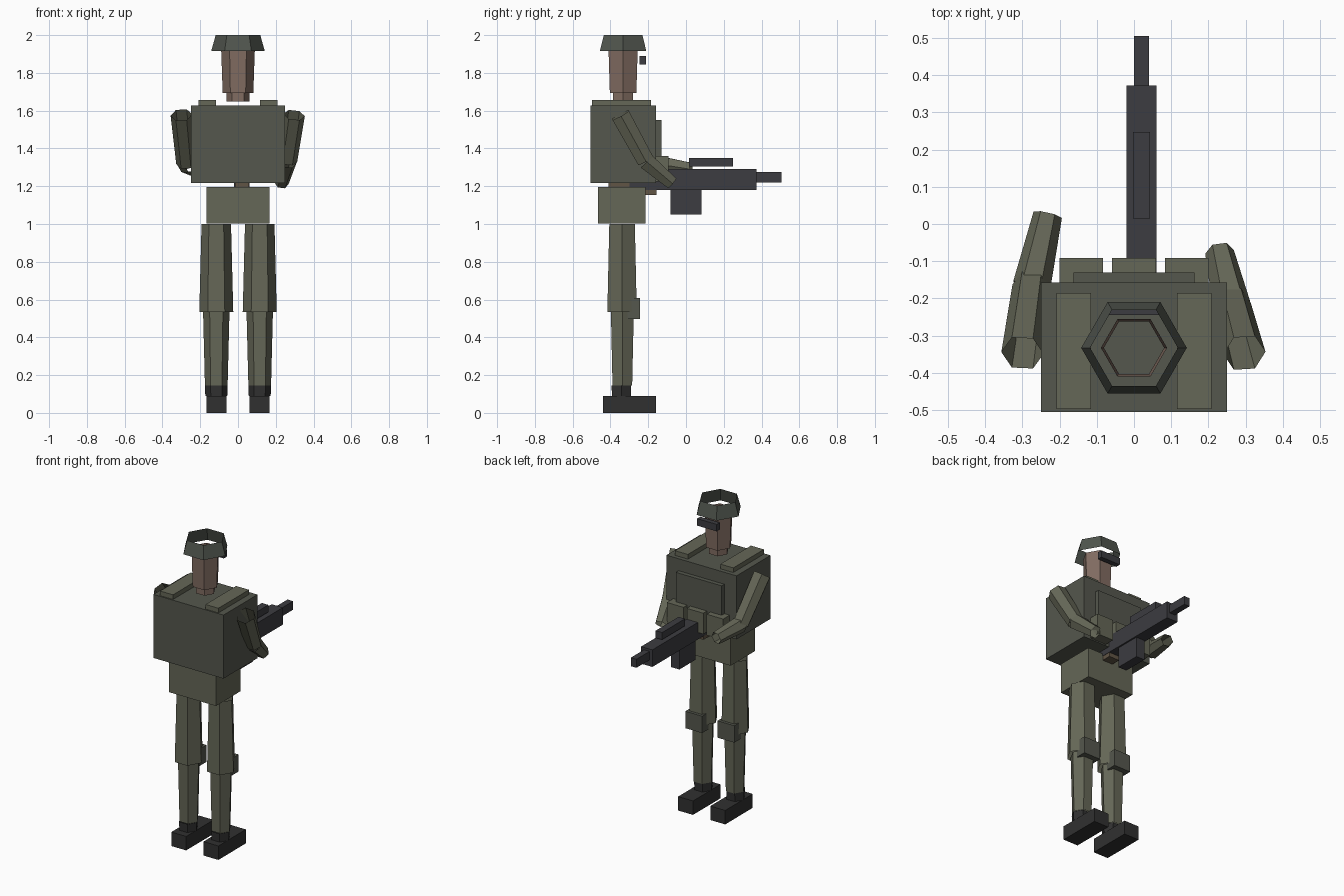
import bpy, bmesh
from mathutils import Vector, Matrix

if "Cube" in bpy.data.objects:
    bpy.data.objects.remove(bpy.data.objects["Cube"])


def material(name, r, g, b):
    m = bpy.data.materials.new(name)
    m.diffuse_color = (r, g, b, 1)
    m.use_nodes = True
    m.node_tree.nodes["Principled BSDF"].inputs["Base Color"].default_value = m.diffuse_color
    return m


CLOTH = material("olive_cloth", 0.13, 0.135, 0.095)
VEST = material("vest_green", 0.09, 0.095, 0.075)
SHELL = material("helmet_green", 0.08, 0.09, 0.075)
SKIN = material("skin", 0.22, 0.15, 0.12)
METAL = material("gun_metal", 0.045, 0.045, 0.052)
LEATHER = material("boot_black", 0.03, 0.03, 0.03)
WOOD = material("stock_brown", 0.12, 0.09, 0.06)


def finish(name, bm, mat):
    bmesh.ops.recalc_face_normals(bm, faces=bm.faces)
    me = bpy.data.meshes.new(name)
    bm.to_mesh(me)
    bm.free()
    me.materials.append(mat)
    ob = bpy.data.objects.new(name, me)
    bpy.context.collection.objects.link(ob)
    return ob


def box(name, x, y, z, mat):
    """Box from (min, max) pairs."""
    bm = bmesh.new()
    bmesh.ops.create_cube(bm, size=1)
    for v in bm.verts:
        v.co = [(a + b) / 2 + c * (b - a) for (a, b), c in zip((x, y, z), v.co)]
    return finish(name, bm, mat)


def tube(name, a, b, ra, rb, mat):
    """Open six-sided tapered tube from point a to point b."""
    a, b = Vector(a), Vector(b)
    d = b - a
    bm = bmesh.new()
    place = Matrix.Translation((a + b) / 2)
    if abs(d.x) + abs(d.y) > 0.03:
        z = d.normalized()
        x = (Vector((1, 0, 0)) - z * z.x).normalized()
        rot = Matrix((x, z.cross(x), z)).transposed()
        place = place @ rot.to_4x4()
    bmesh.ops.create_cone(bm, cap_ends=False, segments=6, radius1=ra, radius2=rb,
                          depth=d.length)
    # put two corners of the hexagon on the local x axis
    bmesh.ops.rotate(bm, verts=bm.verts, matrix=Matrix.Rotation(0.5235988, 3, 'Z')
                     if not any(abs(v.co.y) < 1e-4 for v in bm.verts) else Matrix.Identity(3))
    bmesh.ops.transform(bm, matrix=place, verts=bm.verts)
    return finish(name, bm, mat)


# Legs, boots, knee pads, shoulder straps
for side, s in (("left", -1), ("right", 1)):
    c = 0.115 * s
    box(side + "_boot", (c - 0.053, c + 0.053), (-0.44, -0.16), (0, 0.09), LEATHER)
    tube(side + "_boot_cuff", (c, -0.342, 0.09), (c, -0.342, 0.145), 0.058, 0.06, LEATHER)
    tube(side + "_shin", (c, -0.34, 0.145), (c, -0.334, 0.54), 0.06, 0.07, CLOTH)
    tube(side + "_thigh", (c, -0.335, 0.535), (c, -0.342, 1.0), 0.09, 0.078, CLOTH)
    box(side + "_knee_pad", (c - 0.06, c + 0.06), (-0.31, -0.243), (0.498, 0.607), VEST)
    box(side + "_shoulder_strap", sorted((0.116 * s, 0.208 * s)), (-0.497, -0.185),
        (1.627, 1.657), CLOTH)

# Torso, pelvis and chest gear
box("pelvis", (-0.168, 0.168), (-0.465, -0.215), (1.003, 1.197), CLOTH)
box("vest", (-0.25, 0.25), (-0.505, -0.158), (1.217, 1.627), VEST)
box("chest_plate", (-0.163, 0.163), (-0.16, -0.13), (1.27, 1.55), VEST)
for i, x in enumerate((-0.142, 0, 0.142)):
    box("pouch_%d" % i, (x - 0.059, x + 0.059), (-0.16, -0.092), (1.225, 1.36), CLOTH)

# Head, helmet and goggles
tube("neck", (0, -0.333, 1.648), (0, -0.333, 1.695), 0.061, 0.061, SKIN)
tube("head", (0, -0.333, 1.693), (0, -0.333, 1.92), 0.081, 0.089, SKIN)
tube("helmet", (0, -0.333, 1.915), (0, -0.333, 2.0), 0.142, 0.118, SHELL)
box("goggles", (-0.07, 0.07), (-0.245, -0.213), (1.845, 1.89), METAL)

# Arms: shoulder, elbow, hand
arms = {
    "right": ((0.297, -0.347, 1.577), (0.262, -0.214, 1.335), (0.23, -0.075, 1.217)),
    "left": ((-0.3, -0.347, 1.577), (-0.275, -0.165, 1.32), (-0.232, 0.025, 1.29)),
}
for side, (shoulder, elbow, hand) in arms.items():
    tube(side + "_upper_arm", shoulder, elbow, 0.057, 0.052, CLOTH)
    tube(side + "_forearm", elbow, hand, 0.051, 0.039, CLOTH)

# Rifle
box("rifle_stock", (-0.016, 0.058), (-0.41, -0.155), (1.153, 1.25), WOOD)
box("rifle_body", (-0.02, 0.06), (-0.3, 0.372), (1.18, 1.29), METAL)
box("rifle_barrel", (0, 0.04), (0.37, 0.505), (1.22, 1.275), METAL)
box("rifle_sight", (-0.003, 0.043), (0.015, 0.248), (1.304, 1.35), METAL)
box("rifle_magazine", (-0.01, 0.05), (-0.082, 0.082), (1.05, 1.185), METAL)
